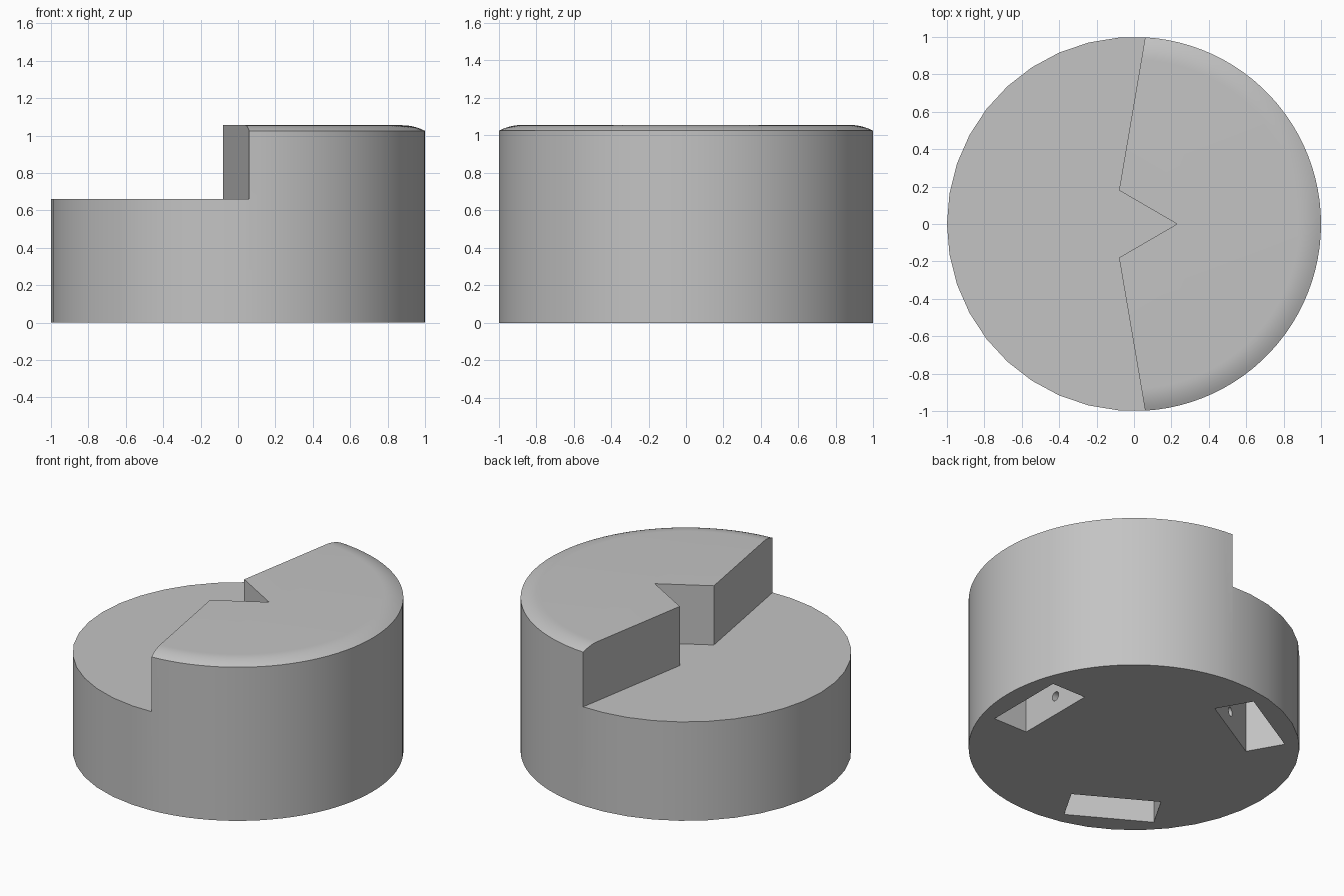
import bpy, bmesh
from math import cos, sin, pi, radians
from mathutils import Matrix

default = bpy.data.objects.get("Cube")
if default:
    bpy.data.objects.remove(default, do_unlink=True)

STEP_Z, SHOULDER_Z, TOP_Z = 0.66, 1.025, 1.055
RIM = 0.12                      # width of the rounded top edge

grey = bpy.data.materials.new("plain grey")
grey.use_nodes = True
grey.diffuse_color = (0.55, 0.55, 0.55, 1)
grey.node_tree.nodes["Principled BSDF"].inputs["Base Color"].default_value = grey.diffuse_color


def make_object(name, bm):
    bmesh.ops.recalc_face_normals(bm, faces=bm.faces)
    mesh = bpy.data.meshes.new(name)
    bm.to_mesh(mesh)
    bm.free()
    mesh.materials.append(grey)
    obj = bpy.data.objects.new(name, mesh)
    bpy.context.collection.objects.link(obj)
    return obj


def loft(name, rings):
    """Closed solid through matching rings of points, capped at both ends."""
    bm = bmesh.new()
    loops = [[bm.verts.new(p) for p in ring] for ring in rings]
    n = len(loops[0])
    for a, b in zip(loops, loops[1:]):
        for i in range(n):
            j = (i + 1) % n
            bm.faces.new((a[i], a[j], b[j], b[i]))
    bm.faces.new(loops[0][::-1])
    bm.faces.new(loops[-1])
    return make_object(name, bm)


def carve(target, cutter):
    cutter.hide_render = True
    mod = target.modifiers.new("cut", "BOOLEAN")
    mod.operation = "DIFFERENCE"
    mod.solver = "EXACT"
    mod.object = cutter
    bpy.context.view_layer.objects.active = target
    bpy.ops.object.modifier_apply(modifier=mod.name)
    bpy.data.objects.remove(cutter, do_unlink=True)


# Round body: fine arc on the tall side, coarser facets on the low side
FINE, COARSE = 48, 18
edge, back = radians(86.6), radians(94.6)
angles = [-edge + 2 * edge * i / FINE for i in range(FINE + 1)]
angles += [back + 2 * (pi - back) * i / COARSE for i in range(COARSE + 1)]
profile = [(1, 0)]
for k in range(7):
    t = k / 6
    profile.append((1 - RIM * t, TOP_Z - (TOP_Z - SHOULDER_Z) * (1 - t) ** 2))
body = loft("stepped_round_body",
            [[(r * cos(a), r * sin(a), z) for a in angles] for r, z in profile])

# Step with a pointed notch in the middle
half = [(-0.08, 0.18), (0.13, 1.41), (-2, 1.41)]
outline = [(0.23, 0)] + half + [(x, -y) for x, y in reversed(half)]
carve(body, loft("step_cutter", [[(x, y, z) for x, y in outline] for z in (STEP_Z, 2)]))

# Three pockets underneath, each with a small hole in its inner wall
for i in range(3):
    turn = Matrix.Rotation(i * 2 * pi / 3, 4, "Z")
    bm = bmesh.new()
    bmesh.ops.create_cube(bm, size=1, matrix=turn @ Matrix.Translation((0.745, 0, 0.15))
                          @ Matrix.Diagonal((0.25, 0.55, 0.5, 1)))
    carve(body, make_object("pocket_cutter", bm))
    bm = bmesh.new()
    bmesh.ops.create_cone(bm, cap_ends=True, segments=20, radius1=0.03, radius2=0.03, depth=0.2,
                          matrix=turn @ Matrix.Translation((0.57, 0, 0.128))
                          @ Matrix.Rotation(pi / 2, 4, "Y"))
    carve(body, make_object("hole_cutter", bm))

# Smooth walls with crisp edges
bpy.ops.object.select_all(action="DESELECT")
body.select_set(True)
bpy.context.view_layer.objects.active = body
bpy.ops.object.shade_smooth_by_angle(angle=radians(30))
